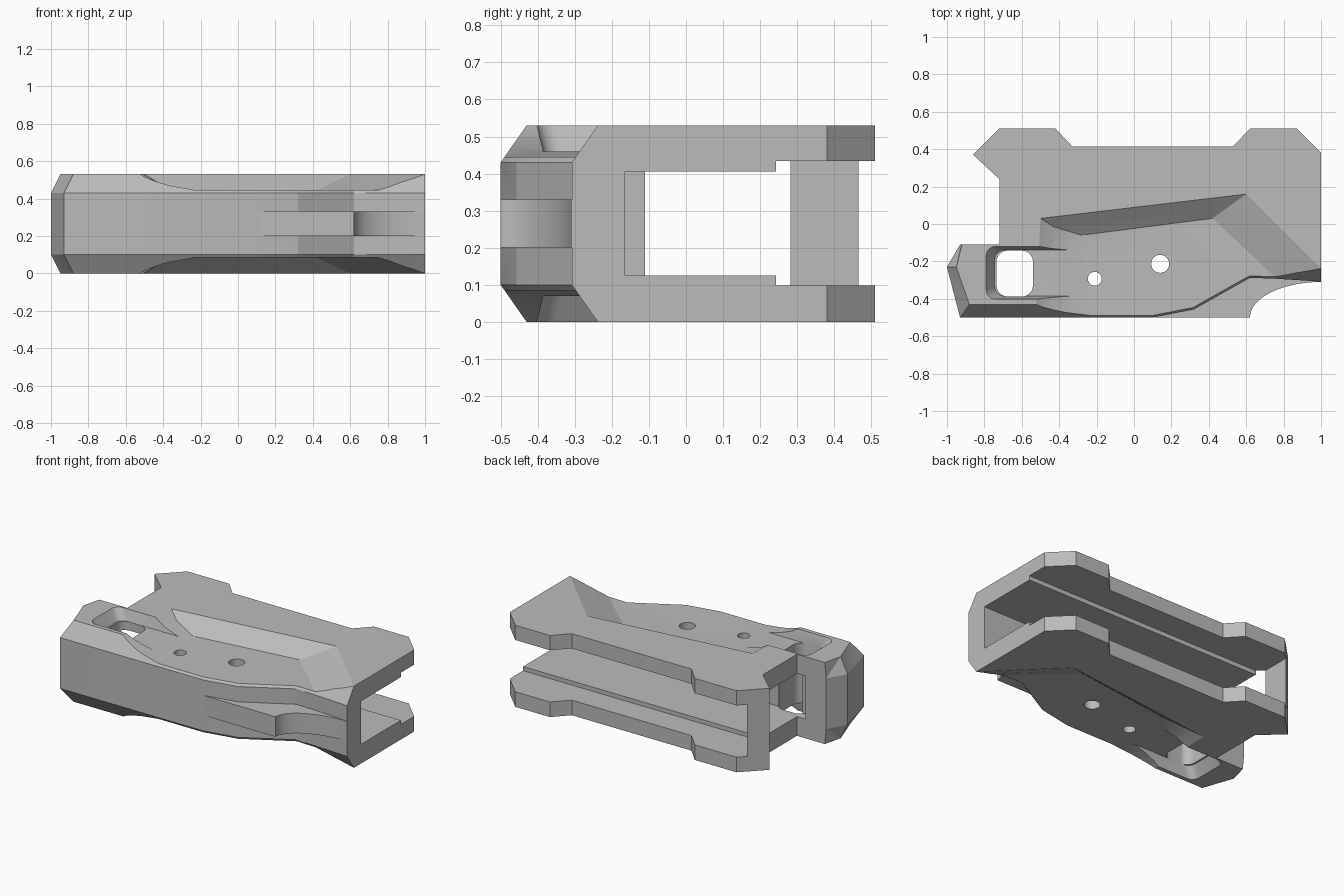
import bpy, bmesh
from math import sin, cos, pi, radians

if "Cube" in bpy.data.objects:
    bpy.data.objects.remove(bpy.data.objects["Cube"], do_unlink=True)

HEIGHT = 0.53

grey = bpy.data.materials.new("plain grey")
grey.use_nodes = True
grey.diffuse_color = (0.5, 0.5, 0.5, 1)
grey.node_tree.nodes["Principled BSDF"].inputs["Base Color"].default_value = (0.5, 0.5, 0.5, 1)


def loft(name, rings):
    """Closed solid through (z, outline) rings that share a point count."""
    bm = bmesh.new()
    loops = [[bm.verts.new((x, y, z)) for x, y in pts] for z, pts in rings]
    for a, b in zip(loops, loops[1:]):
        n = len(a)
        for i in range(n):
            j = (i + 1) % n
            bm.faces.new((a[i], a[j], b[j], b[i]))
    bm.faces.new(loops[0])
    bm.faces.new(loops[-1])
    bmesh.ops.recalc_face_normals(bm, faces=bm.faces)
    bmesh.ops.triangulate(bm, faces=[f for f in bm.faces if len(f.verts) == 4])
    mesh = bpy.data.meshes.new(name)
    bm.to_mesh(mesh)
    bm.free()
    mesh.materials.append(grey)
    obj = bpy.data.objects.new(name, mesh)
    bpy.context.collection.objects.link(obj)
    return obj


def prism(name, pts, z0, z1):
    return loft(name, [(z0, pts), (z1, pts)])


def rounded(x0, x1, y0, y1, r_left, r_right, steps=7):
    pts = []
    corners = [(x1, y1, -1, -1, r_right), (x0, y1, 1, -1, r_left),
               (x0, y0, 1, 1, r_left), (x1, y0, -1, 1, r_right)]
    for k, (x, y, sx, sy, r) in enumerate(corners):
        for i in range(steps):
            a = (k + i / (steps - 1)) * pi / 2
            pts.append((x + sx * r + r * cos(a), y + sy * r + r * sin(a)))
    return pts


def box(name, x0, x1, y0, y1, z0, z1):
    return prism(name, [(x0, y0), (x1, y0), (x1, y1), (x0, y1)], z0, z1)


def circle(x, y, r, n=32):
    return [(x + r * cos(2 * pi * i / n), y + r * sin(2 * pi * i / n)) for i in range(n)]


def combine(body, tool, operation):
    mod = body.modifiers.new("cut", "BOOLEAN")
    mod.operation, mod.solver, mod.object = operation, "EXACT", tool
    graph = bpy.context.evaluated_depsgraph_get()
    mesh = bpy.data.meshes.new_from_object(body.evaluated_get(graph))
    body.modifiers.clear()
    body.data = mesh
    bpy.data.objects.remove(tool, do_unlink=True)


# Main body: outline point, then its inward shift at the bevelled top and bottom
outline = [
    (-0.93, -0.5, 0.05, 0.07), (0.1, -0.5, 0, 0.07), (0.32, -0.457, -0.03, 0.07),
    (0.62, -0.288, -0.02, 0.07), (0.75, -0.292, 0, 0.07), (1, -0.308, 0, 0.07),
    (1, 0.38, 0, 0), (0.87, 0.51, 0, 0), (0.62, 0.51, 0, 0), (0.53, 0.415, 0, 0),
    (-0.33, 0.415, 0, 0), (-0.42, 0.51, 0, 0), (-0.72, 0.51, 0, 0), (-0.86, 0.37, 0, 0),
    (-0.72, 0.24, 0, 0), (-0.72, -0.11, 0, 0), (-0.93, -0.11, 0.01, 0), (-1, -0.23, 0.05, 0)]
full = [(x, y) for x, y, dx, dy in outline]
inset = [(x + dx, y + dy) for x, y, dx, dy in outline]
body = loft("clamp_body", [(0, inset), (0.1, full), (0.43, full), (HEIGHT, inset)])

# Front rib with a concave end
arc = [(1 - 0.38 * cos(t * pi / 28), -0.5 + 0.19 * sin(t * pi / 28)) for t in range(15)]
rib = prism("front_rib", [(0.11, -0.5)] + arc + [(0.99, -0.25), (0.6, -0.2), (0.11, -0.45)], 0.2, 0.33)
combine(body, rib, "UNION")

# Stepped rail slot, open at the back
combine(body, box("slot_inner", -0.78, 1.2, -0.165, 0.25, 0.125, 0.405), "DIFFERENCE")
combine(body, box("slot_outer", -0.765, 1.2, 0.243, 0.8, 0.098, 0.434), "DIFFERENCE")

# Sloped side recesses and window pockets, mirrored top and bottom
floor = [(-0.28, -0.06), (0.42, 0.03), (1.1, -0.61), (1.1, -0.8), (-0.19, -0.8)]
rim = [(-0.5, 0.03), (0.6, 0.16), (1.37, -0.61), (1.37, -0.8), (-0.54, -0.8)]
middle = [((a + b) / 2, (c + d) / 2) for (a, c), (b, d) in zip(floor, rim)]
middle[0], middle[-1] = (-0.43, -0.015), (-0.43, -0.8)
pocket_floor = rounded(-0.745, -0.3, -0.385, -0.14, 0.05, 0.01)
pocket_rim = rounded(-0.79, -0.3, -0.402, -0.12, 0.05, 0.01)
for flip in (False, True):
    def level(z):
        return HEIGHT - z if flip else z
    recess = loft("recess", [(level(0.445), floor), (level(0.488), middle),
                             (level(HEIGHT), rim), (level(0.7), rim)])
    combine(body, recess, "DIFFERENCE")
    pocket = loft("pocket", [(level(0.46), pocket_floor), (level(HEIGHT), pocket_rim),
                             (level(0.7), pocket_rim)])
    combine(body, pocket, "DIFFERENCE")

# Through window and bolt holes
combine(body, prism("window", rounded(-0.735, -0.54, -0.388, -0.142, 0.06, 0.06), -0.2, 0.8), "DIFFERENCE")
for x, y, r in ((0.14, -0.213, 0.048), (-0.21, -0.293, 0.037)):
    combine(body, prism("bolt_hole", circle(x, y, r), -0.2, 0.8), "DIFFERENCE")

bpy.ops.object.select_all(action="DESELECT")
body.select_set(True)
bpy.context.view_layer.objects.active = body
bpy.ops.object.shade_smooth_by_angle(angle=radians(17))
